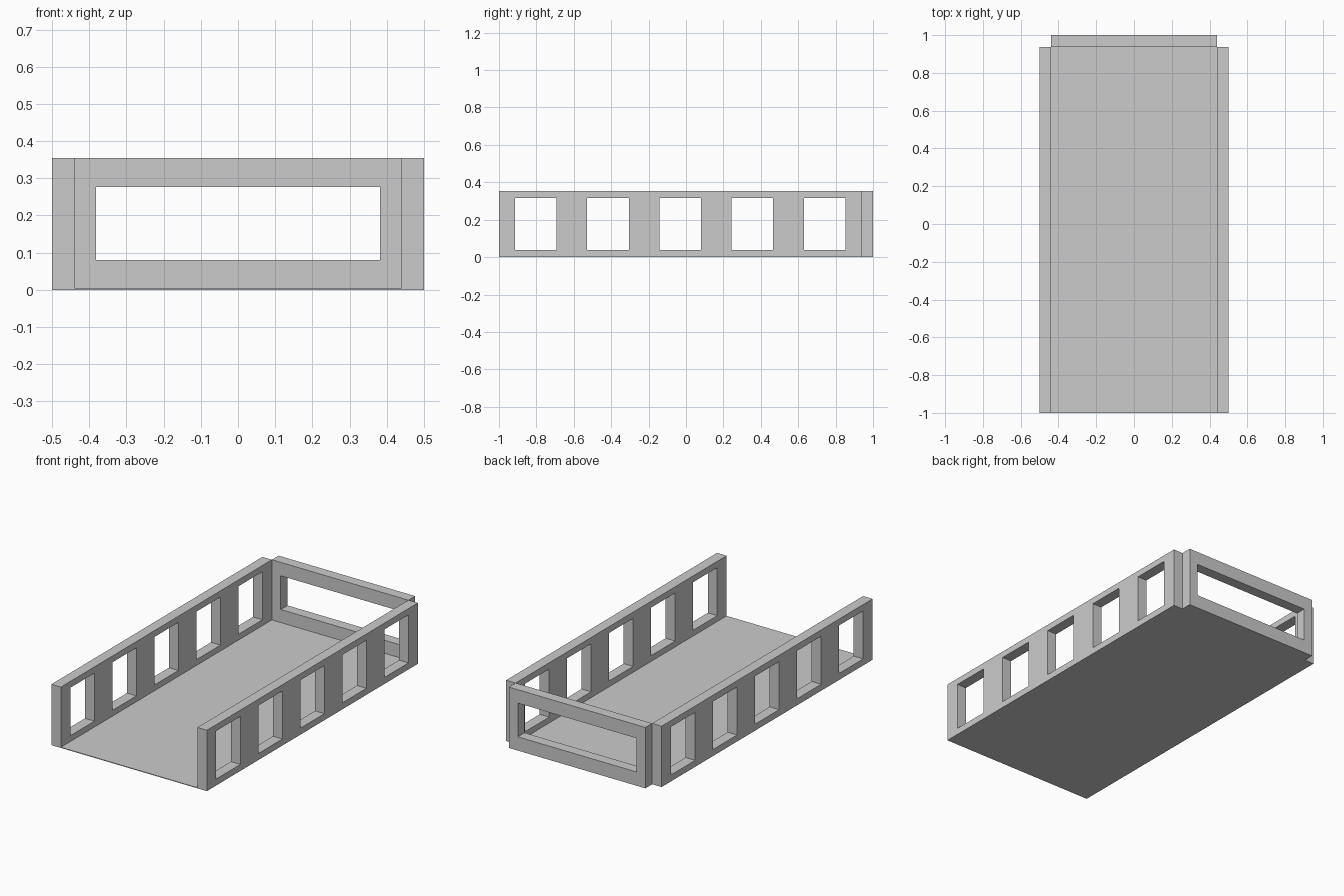
import bpy, bmesh
from mathutils import Vector

if "Cube" in bpy.data.objects:
    bpy.data.objects.remove(bpy.data.objects["Cube"])

H = 0.354        # overall height
T = 0.061        # wall thickness
FLOOR = 0.004    # floor slab thickness
Y_JOIN = 0.938   # where side walls end and the end wall begins


def finish(name, bm, thickness_vec):
    """Extrude the flat faces into a solid and make an object."""
    geo = bmesh.ops.extrude_face_region(bm, geom=bm.faces[:], use_keep_orig=True)
    verts = [v for v in geo["geom"] if isinstance(v, bmesh.types.BMVert)]
    bmesh.ops.translate(bm, verts=verts, vec=thickness_vec)
    bmesh.ops.recalc_face_normals(bm, faces=bm.faces[:])
    # merge coplanar cells
    bmesh.ops.dissolve_limit(bm, angle_limit=0.01, verts=bm.verts[:], edges=bm.edges[:])
    mesh = bpy.data.meshes.new(name)
    bm.to_mesh(mesh)
    bm.free()
    obj = bpy.data.objects.new(name, mesh)
    bpy.context.collection.objects.link(obj)
    return obj


def window_wall(name, us, zs, origin, u_dir, thickness_vec):
    """Wall on a cell grid; odd columns in the middle row are openings."""
    bm = bmesh.new()
    o, d = Vector(origin), Vector(u_dir)
    grid = [[bm.verts.new(o + d * u + Vector((0, 0, z))) for z in zs] for u in us]
    for i in range(len(us) - 1):
        for j in range(len(zs) - 1):
            if i % 2 == 1 and j == 1:
                continue
            bm.faces.new((grid[i][j], grid[i + 1][j], grid[i + 1][j + 1], grid[i][j + 1]))
    return finish(name, bm, Vector(thickness_vec))


# floor: thin slab, stepped in at the back corners
bm = bmesh.new()
half = [(0.5, -1), (0.5, Y_JOIN), (0.5 - T, Y_JOIN), (0.5 - T, 1)]
outline = half + [(-x, y) for x, y in reversed(half)]
bm.faces.new([bm.verts.new((x, y, 0)) for x, y in outline])
finish("floor", bm, Vector((0, 0, FLOOR)))

# side walls with five windows each
us = [-1.0]
for k in range(5):
    c = -0.803 + 0.386 * k
    us += [c - 0.111, c + 0.111]
us.append(Y_JOIN)
for name, x in (("left_wall", -0.5), ("right_wall", 0.5 - T)):
    window_wall(name, us, [FLOOR, 0.038, 0.317, H], (x, 0, 0), (0, 1, 0), (T, 0, 0))

# back wall with one wide opening
window_wall("back_wall", [T - 0.5, -0.382, 0.382, 0.5 - T], [FLOOR, 0.08, 0.276, H],
            (0, Y_JOIN, 0), (1, 0, 0), (0, 1 - Y_JOIN, 0))
